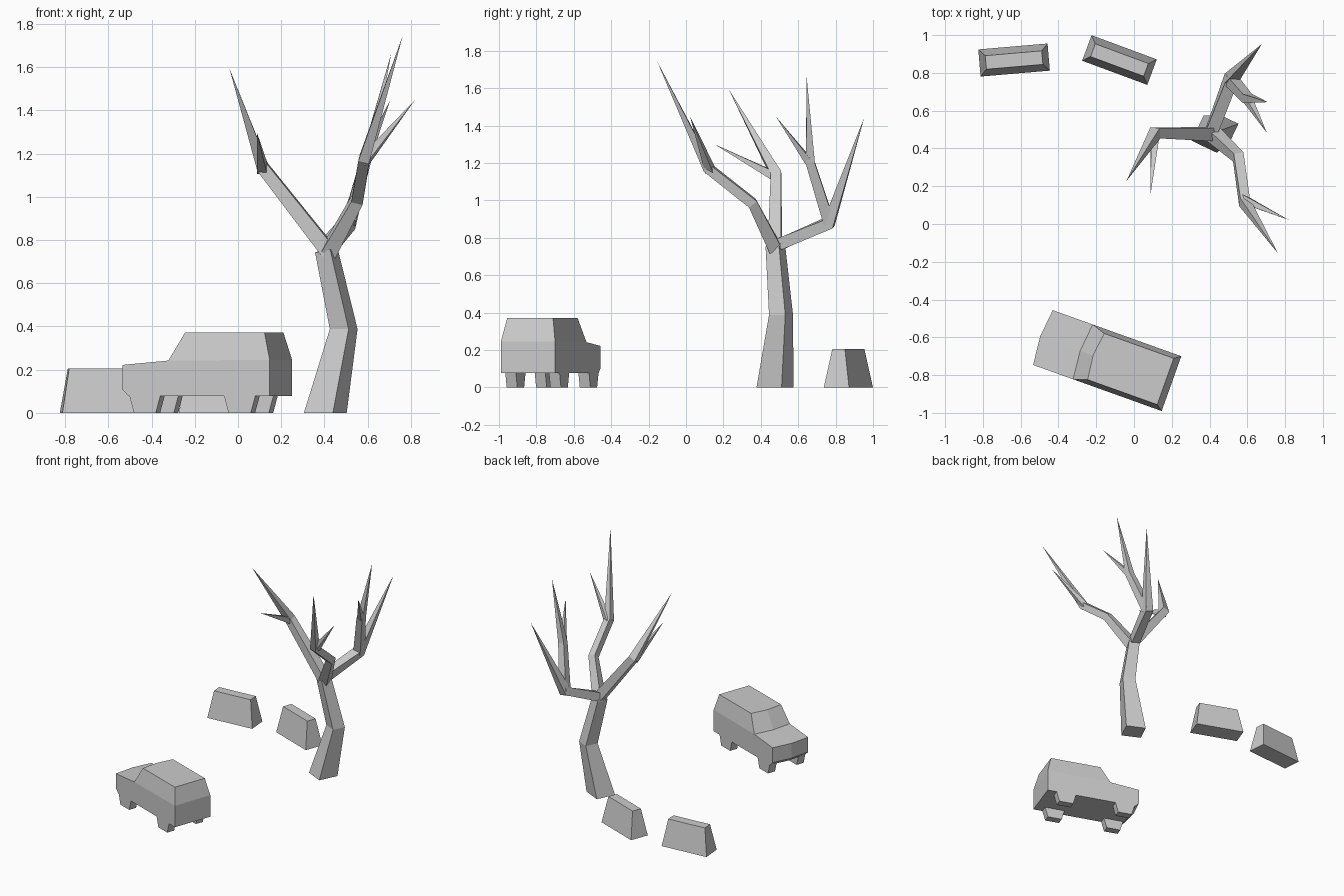
import bpy, bmesh, math
from mathutils import Vector, Matrix

if "Cube" in bpy.data.objects:
    bpy.data.objects.remove(bpy.data.objects["Cube"])


def finish(bm, name, matrix=Matrix()):
    bmesh.ops.recalc_face_normals(bm, faces=bm.faces)
    me = bpy.data.meshes.new(name)
    bm.to_mesh(me)
    bm.free()
    ob = bpy.data.objects.new(name, me)
    bpy.context.collection.objects.link(ob)
    ob.matrix_world = matrix
    return ob


def frustum(name, bottom, top, matrix):
    """Four-sided block from (x0, x1, y0, y1, z) bottom and top rectangles."""
    bm = bmesh.new()
    rings = []
    for x0, x1, y0, y1, z in (bottom, top):
        rings.append([bm.verts.new(p) for p in
                      ((x0, y0, z), (x1, y0, z), (x1, y1, z), (x0, y1, z))])
    a, b = rings
    bm.faces.new(a)
    bm.faces.new(b)
    for i in range(4):
        j = (i + 1) % 4
        bm.faces.new((a[i], a[j], b[j], b[i]))
    return finish(bm, name, matrix)


def limb(name, path, ref, first=None):
    """Four-sided tapering limb through (x, y, z, radius); radius 0 is a point."""
    bm = bmesh.new()
    pts = [Vector(p[:3]) for p in path]
    rings = []
    for i, p in enumerate(path):
        r = p[3]
        if r == 0:
            rings.append([bm.verts.new(pts[i])] * 4)
            continue
        t = Vector()
        if i > 0:
            t += (pts[i] - pts[i - 1]).normalized()
        if i < len(pts) - 1:
            t += (pts[i + 1] - pts[i]).normalized()
        if i == 0 and first:
            t = Vector(first)
        t.normalize()
        s = Vector(ref)
        s = (s - t * s.dot(t)).normalized()
        n = t.cross(s)
        rings.append([bm.verts.new(pts[i] + r * (math.cos(k * math.pi / 2) * s
                                                 + math.sin(k * math.pi / 2) * n))
                      for k in range(4)])
    for a, b in zip(rings, rings[1:]):
        for k in range(4):
            j = (k + 1) % 4
            if b[0] is b[1]:
                bm.faces.new((a[k], a[j], b[0]))
            else:
                bm.faces.new((a[k], a[j], b[j], b[k]))
    for ring in (rings[0], rings[-1]):
        if ring[0] is not ring[1]:
            bm.faces.new(ring)
    return finish(bm, name)


# Concrete barriers
for i, (x, y, ang) in enumerate(((-0.635, 0.868, 4.9), (-0.077, 0.868, -20.3))):
    m = Matrix.Translation((x, y, 0)) @ Matrix.Rotation(math.radians(ang), 4, 'Z')
    frustum(f"barrier_{i + 1}", (-0.184, 0.184, -0.072, 0.072, 0),
            (-0.15, 0.15, -0.036, 0.036, 0.205), m)

# Car: local x runs from the rear to the nose
car = Matrix.Translation((0.1985, -0.845, 0)) @ Matrix.Rotation(math.radians(180 - 19.7), 4, 'Z')
W = 0.154
profile = [  # length, height, half width, bulge at the centre line
    (0, 0.077, W, 0), (0, 0.245, W, 0), (0.034, 0.371, 0.13, 0),
    (0.425, 0.371, 0.13, 0.016), (0.498, 0.242, W, 0.016),
    (0.723, 0.222, W, 0.016), (0.723, 0.106, W, 0.016), (0.693, 0.077, W, 0.016)]
bm = bmesh.new()
rows = [[bm.verts.new((u + (b if s == 0 else 0), s * w, z)) for s in (-1, 0, 1)]
        for u, z, w, b in profile]
for i in range(len(rows)):
    a, b = rows[i], rows[(i + 1) % len(rows)]
    for k in (0, 1):
        bm.faces.new((a[k], a[k + 1], b[k + 1], b[k]))
for k in (0, 2):
    bm.faces.new([rows[i][k] for i in (0, 1, 4, 5, 6, 7)])
    bm.faces.new([rows[i][k] for i in (1, 2, 3, 4)])
finish(bm, "car_body", car)

# Wheels: tapered blocks flush with the car sides
for end, u0, u1 in (("rear", 0.093, 0.202), ("front", 0.56, 0.667)):
    for side, y0, y1 in (("left", -W, -W + 0.06), ("right", W - 0.06, W)):
        frustum(f"{end}_{side}_wheel", (u0, u1, y0, y1, 0),
                (u0 - 0.022, u1 + 0.022, y0, y1, 0.077), car)

# Tree trunk
limb("tree_trunk", [(0.404, 0.476, 0, 0.105), (0.489, 0.508, 0.388, 0.068),
                    (0.408, 0.478, 0.755, 0.056)], (0.036, -0.102, 0), (0, 0, 1))

# Left branch with its twig
limb("left_branch", [(0.42, 0.475, 0.745, 0.05), (0.113, 0.482, 1.138, 0.04),
                     (-0.04, 0.228, 1.595, 0)], (0.6, -1, 0.6))
limb("left_twig", [(0.113, 0.482, 1.125, 0.034), (0.087, 0.153, 1.30, 0)], (1, 0, 1))

# Back branch with fork
limb("back_branch", [(0.405, 0.475, 0.755, 0.046), (0.512, 0.765, 0.88, 0.046),
                     (0.677, 0.953, 1.443, 0)], (1, 0, 1))
limb("back_fork", [(0.512, 0.765, 0.88, 0.042), (0.60, 0.665, 1.2, 0.034),
                   (0.709, 0.645, 1.663, 0)], (1, 1, 0))
limb("back_twig", [(0.595, 0.672, 1.185, 0.03), (0.704, 0.482, 1.447, 0)], (1, 1, 0))

# Front branch with its twig
limb("front_branch", [(0.42, 0.475, 0.745, 0.05), (0.552, 0.355, 0.985, 0.038),
                      (0.585, 0.115, 1.175, 0.036), (0.762, -0.155, 1.745, 0)], (1, 0, 1))
limb("front_twig", [(0.58, 0.13, 1.16, 0.032), (0.818, 0.022, 1.447, 0)], (0, 1, 1))
